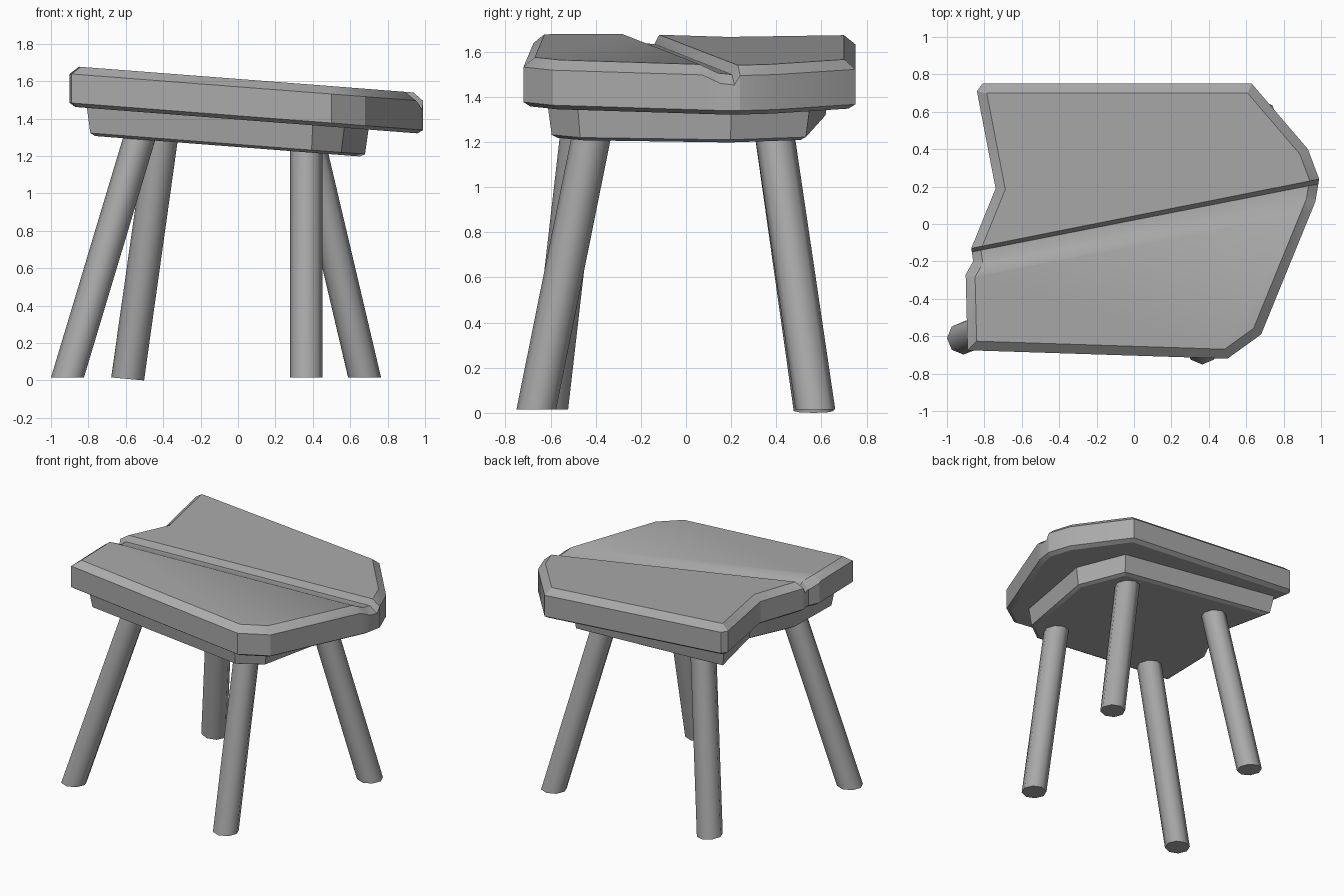
import bpy, bmesh, math
from mathutils import Vector

cube = bpy.data.objects.get("Cube")
if cube:
    bpy.data.objects.remove(cube, do_unlink=True)

SLOPE = -0.077  # the seat leans down towards +x

stone = bpy.data.materials.new("plain grey")
stone.use_nodes = True
colour = (0.4, 0.4, 0.4, 1)
stone.diffuse_color = colour
bsdf = stone.node_tree.nodes["Principled BSDF"]
bsdf.inputs["Base Color"].default_value = colour
bsdf.inputs["Roughness"].default_value = 0.8


def finish(bm, name, angle):
    bmesh.ops.recalc_face_normals(bm, faces=bm.faces)
    mesh = bpy.data.meshes.new(name)
    bm.to_mesh(mesh)
    bm.free()
    mesh.materials.append(stone)
    obj = bpy.data.objects.new(name, mesh)
    bpy.context.collection.objects.link(obj)
    bpy.ops.object.select_all(action='DESELECT')
    obj.select_set(True)
    bpy.context.view_layer.objects.active = obj
    bpy.ops.object.shade_smooth_by_angle(angle=math.radians(angle))
    return obj


def inset(points, d):
    """Move every side of a counter-clockwise outline inwards by d."""
    result = []
    for i, p in enumerate(points):
        p = Vector(p)
        a = (p - Vector(points[i - 1])).normalized()
        b = (Vector(points[(i + 1) % len(points)]) - p).normalized()
        na, nb = Vector((-a.y, a.x)), Vector((-b.y, b.x))
        result.append(p + (na + nb) * d / (1 + na.dot(nb)))
    return result


def skin(bm, rings):
    """Join rings of vertices into a closed solid."""
    n = len(rings[0])
    for low, high in zip(rings, rings[1:]):
        for i in range(n):
            j = (i + 1) % n
            bm.faces.new((low[i], low[j], high[j], high[i]))
    bm.faces.new(rings[0][::-1])
    bm.faces.new(rings[-1])


def slab(outline, levels):
    """Stack inset copies of an outline on the sloping plane."""
    bm = bmesh.new()
    rings = []
    for d, z in levels:
        rings.append([bm.verts.new((p.x, p.y, z + SLOPE * p.x))
                      for p in inset(outline, d)])
    skin(bm, rings)
    return bm


# Seat slab with a chipped outline
seat_outline = [(-0.89, -0.675), (0.5, -0.72), (0.68, -0.59), (0.97, 0.12),
                (0.99, 0.24), (0.93, 0.4), (0.63, 0.75), (-0.81, 0.75),
                (-0.84, 0.71), (-0.74, 0.19), (-0.87, -0.13), (-0.86, -0.2),
                (-0.9, -0.27)]
seat = slab(seat_outline, [(0.03, 1.395), (0, 1.415), (0, 1.57), (0.05, 1.612)])

# Crack across the seat: y at the left end, y at the right end, depth
crack = [(-0.13, 0.24, 0), (-0.15, 0.215, 0.042),
         (-0.21, 0.155, 0.036), (-0.285, 0.08, 0)]
LEFT, RIGHT = -0.87, 0.99
for y0, y1, depth in crack:
    run = Vector((RIGHT - LEFT, y1 - y0, 0))
    normal = Vector((-run.y, run.x, 0)).normalized()
    origin = Vector((LEFT, y0, 0))
    bmesh.ops.bisect_plane(seat, geom=seat.verts[:] + seat.edges[:] + seat.faces[:],
                           dist=0.0005, plane_co=origin, plane_no=normal)


def crack_depth(x, y):
    t = (x - LEFT) / (RIGHT - LEFT)
    line = [(a + (b - a) * t, depth) for a, b, depth in crack]
    for (ya, da), (yb, db) in zip(line, line[1:]):
        if yb <= y <= ya:
            return da + (db - da) * (ya - y) / (ya - yb)
    return 0


for v in seat.verts:
    if v.co.z - SLOPE * v.co.x > 1.5:
        v.co.z -= crack_depth(v.co.x, v.co.y)
finish(seat, "seat", 28)

# Smaller support plate beneath the seat
plate_outline = [(-0.81, -0.59), (0.4, -0.615), (0.57, -0.48), (0.7, 0.2),
                 (0.54, 0.55), (-0.76, 0.64), (-0.64, 0.15), (-0.8, -0.15)]
plate = slab(plate_outline, [(0.045, 1.248), (0.02, 1.262), (0, 1.41)])
finish(plate, "support_plate", 28)


# Splayed legs, cut level at the floor
def leg(name, foot, top, foot_z=0.015, tilt=0):
    bm = bmesh.new()
    rings = []
    for (cx, cy), z, lean in ((foot, foot_z, tilt), (top, 1.32, 0)):
        ring = []
        for i in range(8):
            a = math.tau * i / 8
            ring.append(bm.verts.new((cx + 0.088 * math.cos(a),
                                      cy + 0.088 * math.sin(a),
                                      z - lean * math.cos(a))))
        rings.append(ring)
    skin(bm, rings)
    finish(bm, name, 50)


leg("front_right_leg", (-0.912, -0.61), (-0.52, -0.46))
leg("front_left_leg", (0.365, -0.663), (0.365, -0.4))
leg("back_right_leg", (-0.59, 0.565), (-0.405, 0.38), 0.008, 0.008)
leg("back_left_leg", (0.677, 0.573), (0.37, 0.38))
